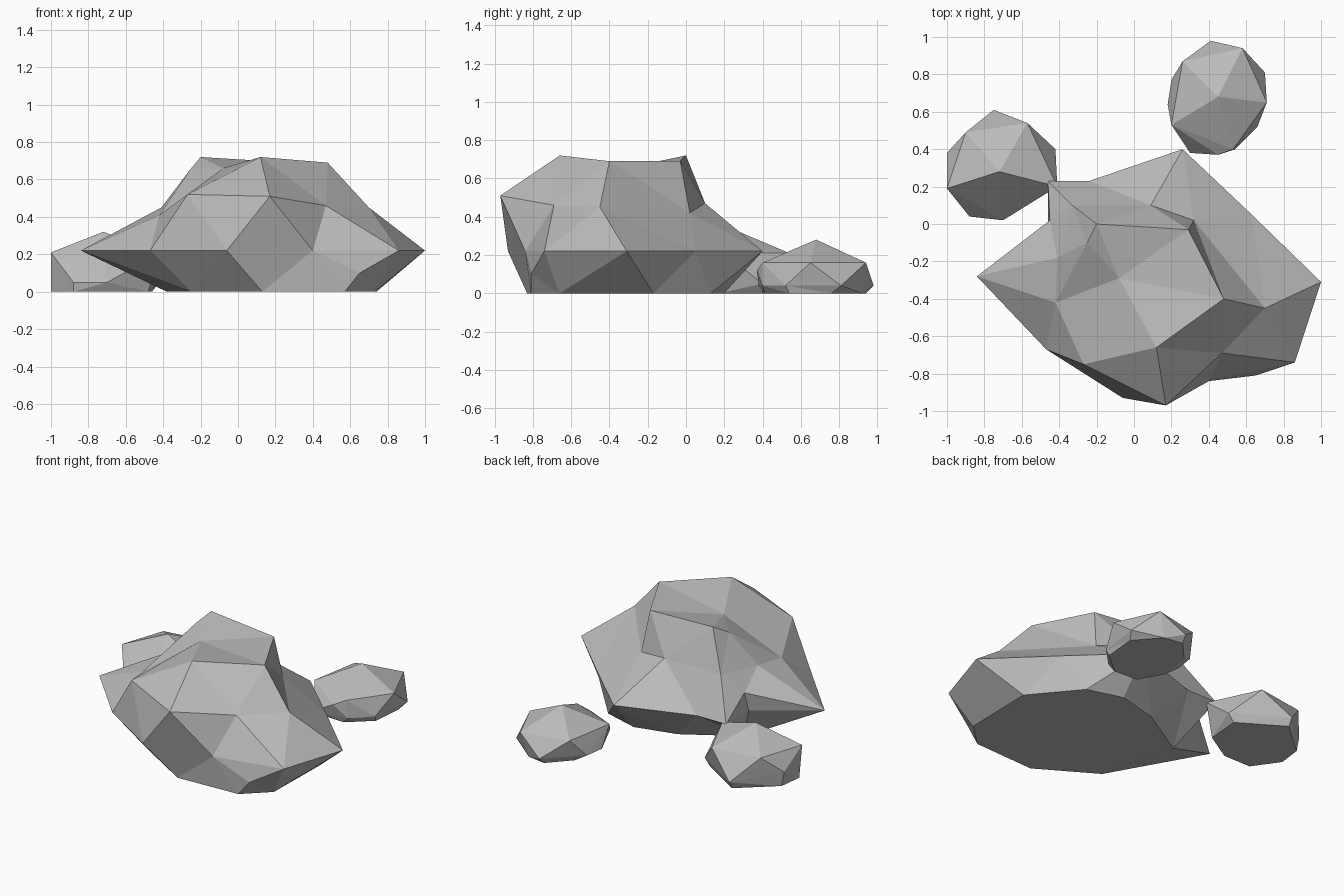
import bpy
import bmesh
from mathutils import Vector

default_cube = bpy.data.objects.get("Cube")
if default_cube:
    bpy.data.objects.remove(default_cube, do_unlink=True)


def make_material(name, color):
    material = bpy.data.materials.new(name)
    material.use_nodes = True
    material.diffuse_color = color
    shader = material.node_tree.nodes["Principled BSDF"]
    shader.inputs["Base Color"].default_value = color
    shader.inputs["Roughness"].default_value = 0.9
    return material


def make_rock(name, corners, center, material, flatness=2.0):
    """Wrap a faceted skin around the corners, keeping hollows.

    The corners are first spread over an ellipsoid, where their convex hull
    joins every neighbour, and are then moved back to their true places.
    """
    mesh_builder = bmesh.new()
    center = Vector(center)
    placed = []
    for corner in corners:
        direction = Vector(corner) - center
        direction.z *= flatness
        placed.append((mesh_builder.verts.new(direction.normalized()), Vector(corner)))
    bmesh.ops.convex_hull(mesh_builder, input=list(mesh_builder.verts))
    for vertex, position in placed:
        vertex.co = position

    # Merge the facets that lie in one plane, such as the underside
    bmesh.ops.dissolve_limit(mesh_builder, angle_limit=0.01,
                             verts=list(mesh_builder.verts),
                             edges=list(mesh_builder.edges))
    bmesh.ops.recalc_face_normals(mesh_builder, faces=list(mesh_builder.faces))
    mesh = bpy.data.meshes.new(name)
    mesh_builder.to_mesh(mesh)
    mesh_builder.free()
    mesh.materials.append(material)
    rock = bpy.data.objects.new(name, mesh)
    bpy.context.scene.collection.objects.link(rock)
    return rock


def at_height(height, *outline):
    return [(x, y, height) for x, y in outline]


stone = make_material("grey_stone", (0.5, 0.5, 0.5, 1.0))

# Large boulder: flat base, pointed overhanging rim, sloping shoulders, broken top
base = at_height(0, (-.25, -.6), (.13, -.83), (.57, -.81), (.73, -.66), (.74, -.17),
                 (.49, .13), (.25, .2), (-.03, .13), (-.38, -.08), (.15, -.3))
rim = at_height(.22, (-.84, -.28), (-.47, -.67), (-.06, -.93), (.4, -.84), (.86, -.74),
                (1, -.31), (.63, .05), (.26, .4), (-.24, .23), (-.46, .23), (-.46, -.01))
rim += [(.65, -.81, .1)]
shoulders = [(-.27, -.75, .52), (.17, -.97, .51), (.47, -.69, .46), (.7, -.45, .45),
             (.32, .02, .42), (.09, .1, .47), (-.33, .1, .47), (-.41, -.18, .45),
             (-.42, -.42, .41), (-.45, .02, .35)]
crown = [(-.2, 0, .72), (.29, -.03, .69), (.48, -.4, .69), (.12, -.66, .72),
         (-.08, -.29, .66), (-.25, -.1, .66)]
make_rock("large_boulder", base + rim + shoulders + crown, (.1, -.3, .3), stone)

# Small stone behind the right side
right_stone = at_height(0, (-1, .22), (-.88, .05), (-.68, .05), (-.48, .17),
                        (-.46, .4), (-.75, .58), (-.98, .38))
right_stone += at_height(.05, (-.75, .61), (-.42, .4), (-.7, .02), (-.88, .04))
right_stone += at_height(.21, (-1, .19), (-.9, .49), (-.57, .54), (-.41, .2))
right_stone += [(-1, .38, .1), (-.72, .28, .32)]
make_rock("right_stone", right_stone, (-.71, .3, .11), stone)

# Small stone behind the left side
left_stone = at_height(0, (.24, .58), (.33, .42), (.5, .41), (.65, .54),
                       (.67, .76), (.53, .92), (.4, .94), (.27, .8))
left_stone += at_height(.04, (.18, .64), (.2, .77), (.41, .98), (.7, .81),
                        (.66, .52), (.54, .4), (.3, .38))
left_stone += at_height(.16, (.26, .87), (.58, .94), (.71, .65), (.53, .4), (.2, .53))
left_stone += [(.45, .37, .12), (.45, .68, .28)]
make_rock("left_stone", left_stone, (.45, .67, .1), stone)
